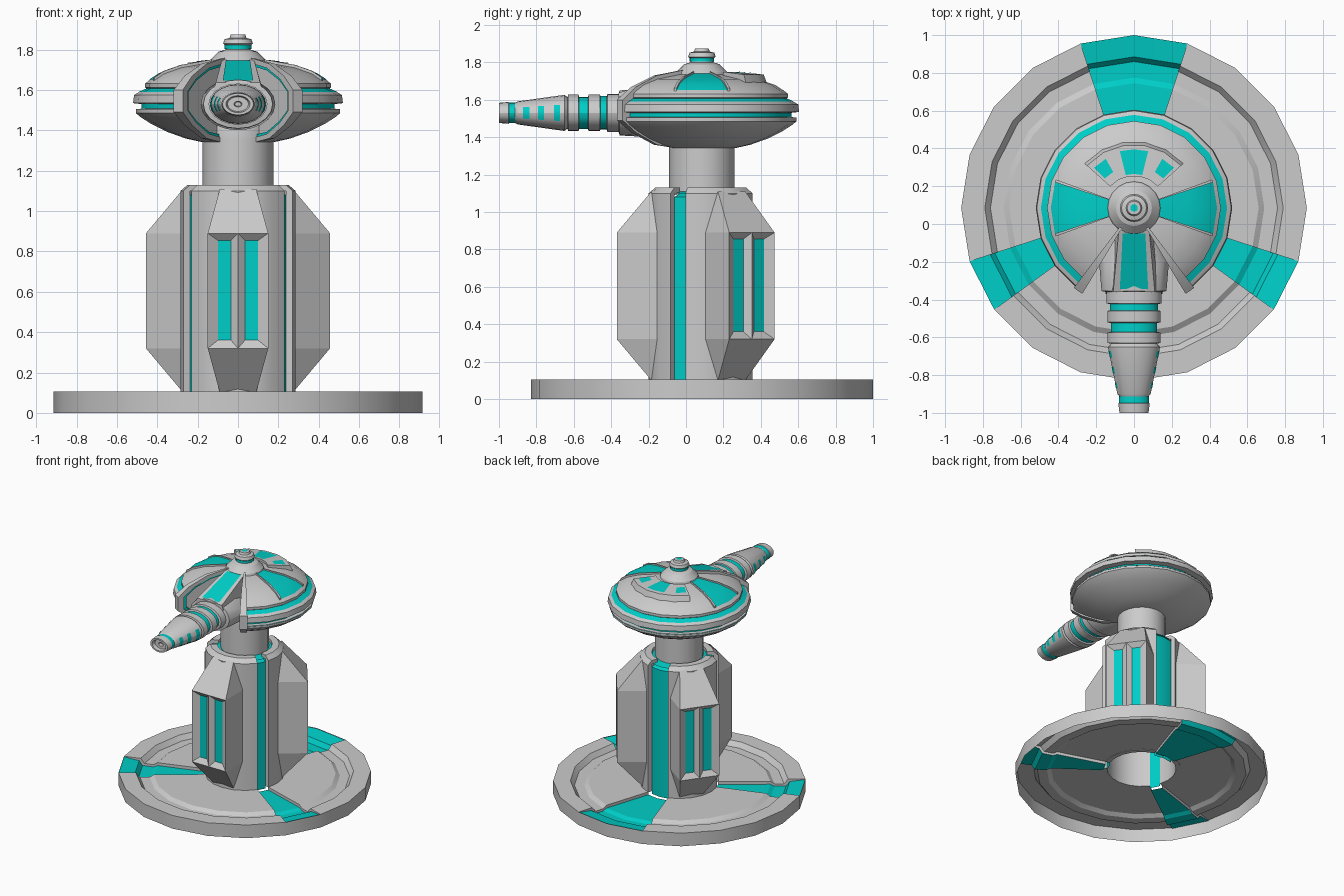
import bpy, bmesh, math
from mathutils import Matrix, Vector

if "Cube" in bpy.data.objects:
    bpy.data.objects.remove(bpy.data.objects["Cube"])

CY = 0.085                      # vertical axis of the tower
teal = bpy.data.materials.new("teal")
teal.diffuse_color = (0.0, 0.62, 0.58, 1)
teal.use_nodes = True
teal.node_tree.nodes["Principled BSDF"].inputs["Base Color"].default_value = teal.diffuse_color


def finish(name, bm, mat=None, smooth=True):
    bmesh.ops.remove_doubles(bm, verts=bm.verts, dist=1e-5)
    bmesh.ops.recalc_face_normals(bm, faces=bm.faces)
    me = bpy.data.meshes.new(name)
    bm.to_mesh(me)
    bm.free()
    ob = bpy.data.objects.new(name, me)
    bpy.context.collection.objects.link(ob)
    if mat:
        me.materials.append(mat)
    if smooth:
        bpy.ops.object.select_all(action='DESELECT')
        ob.select_set(True)
        bpy.context.view_layer.objects.active = ob
        bpy.ops.object.shade_smooth_by_angle(angle=math.radians(25))
    return ob


def polys(name, faces, mat=None, xf=None):
    """Flat mesh from a list of faces given as point lists."""
    bm = bmesh.new()
    for f in faces:
        bm.faces.new([bm.verts.new(xf @ Vector(p) if xf else p) for p in f])
    return finish(name, bm, mat, False)


def sweep(name, prof, a0=0, a1=360, mat=None, solid=False, xf=None, step=18):
    """Revolve an (r, z) profile; solid closes the loop and caps the ends."""
    n = max(1, round((a1 - a0) / step))
    full = a1 - a0 == 360
    xf = xf or Matrix.Translation((0, CY, 0))
    bm = bmesh.new()
    rings = []
    for i in range(n + (not full)):
        a = math.radians(a0 + (a1 - a0) * i / n)
        rings.append([bm.verts.new(xf @ Vector((r * math.cos(a), r * math.sin(a), z))) for r, z in prof])
    m = len(prof)
    for i in range(n):
        p, q = rings[i], rings[(i + 1) % len(rings)]
        for j in range(m if solid else m - 1):
            k = (j + 1) % m
            if prof[j][0] or prof[k][0]:
                bm.faces.new((p[j], q[j], q[k], p[k]))
    if solid and not full:
        bm.faces.new(rings[0])
        bm.faces.new(rings[-1])
    return finish(name, bm, mat)


# Base plate: 20-sided open shell with three sunken teal wedges
plate = [(.915, .105), (.79, .105), (.76, .068), (.69, .068), (.66, .088), (.28, .088)]
wedge = [(.915, .1), (.80, .085), (.775, .05), (.69, .05), (.66, .065), (.28, .065)]
sweep("base_rim", [(.915, 0), (.915, .105)])
for a0, a1 in ((-18, 72), (108, 198), (216, 324)):
    sweep("base_plate", plate, a0, a1)
    for a in (a0, a1):
        c, s = math.cos(math.radians(a)), math.sin(math.radians(a))
        P = [[(r * c, r * s + CY, z) for r, z in pr] for pr in (plate, wedge)]
        polys("base_notch_wall", [(P[0][i], P[0][i + 1], P[1][i + 1], P[1][i]) for i in range(5)])
stripes = ((72, 108), (198, 216), (324, 342))
for a0, a1 in stripes:
    sweep("base_wedge", wedge, a0, a1, teal)

# Column: grey panels, teal stripes between them, neck
for a0, a1 in ((-18, 72), (108, 198), (216, 324)):
    sweep("column_panel", [(.25, .085), (.285, .085), (.285, 1.1), (.25, 1.13),
                           (.2, 1.13), (.2, 1.1), (.25, 1.1)], a0, a1, None, True)
for a0, a1 in stripes:
    sweep("column_stripe", [(.25, .065), (.25, 1.08), (.2, 1.1)], a0, a1, teal)
sweep("column_collar", [(.24, 1.1), (.175, 1.11)], mat=teal)
sweep("neck", [(.175, 1.09), (.175, 1.36)])

# Three fins, local frame: x = outward, y = sideways
for a in (-90, 36, 144):
    xf = Matrix.Translation((0, CY, 0)) @ Matrix.Rotation(math.radians(a), 4, 'Z')
    U, W, L, H = .455, .15, .32, .89
    T, B = 1.11, .1
    faces = [[(U, -W, H), (U, 0, H), (U, W, H), (.27, .09, T), (.27, -.09, T)],
             [(U, -W, L), (U, 0, L), (U, W, L), (.27, .09, B), (.27, -.09, B)]]
    panes = []
    for s in (-1, 1):
        faces += [[(U, s * W, L), (U, s * W, H), (.22, s * W, H), (.22, s * W, L)],
                  [(U, s * W, H), (.27, s * .09, T), (.22, s * W, H)],
                  [(U, s * W, L), (.27, s * .09, B), (.22, s * W, L)]]
        o = [(U, 0, L), (U, s * W, L), (U, s * W, H), (U, 0, H)]
        i = [(.425, s * .035, .36), (.425, s * .1, .36), (.425, s * .1, .855), (.425, s * .035, .855)]
        faces += [(o[k], o[(k + 1) % 4], i[(k + 1) % 4], i[k]) for k in range(4)]
        panes.append(i)
    polys("fin", faces, None, xf)
    polys("fin_windows", panes, teal, xf)

# Saucer head with an open front notch
F0, F1 = -54, 234
sweep("head", [(0, 1.338), (.17, 1.34), (.26, 1.36), (.35, 1.392), (.43, 1.432), (.485, 1.467),
               (.505, 1.485), (.505, 1.505), (.475, 1.508), (.475, 1.53), (.52, 1.535),
               (.515, 1.575), (.49, 1.59), (.45, 1.605), (.46, 1.612), (.46, 1.632),
               (.44, 1.648), (.39, 1.68), (.3, 1.71), (.15, 1.735), (0, 1.74)], F0, F1, None, True)
sweep("head_lower_ring", [(.507, 1.5), (.478, 1.508), (.478, 1.53)], F0, F1, teal)
sweep("head_upper_ring", [(.493, 1.59), (.453, 1.608)], F0, F1, teal)
sweep("head_core", [(.175, 1.338), (.175, 1.45), (.12, 1.6), (.12, 1.73)])

# Raised C-shaped frames on both sides of the notch
arc = [(.12, 1.335), (.3, 1.36), (.44, 1.425), (.53, 1.49), (.53, 1.6), (.44, 1.67), (.3, 1.73), (.12, 1.76)]


def c_band(k0, k1):
    sc = lambda k: [(.12 + (r - .12) * k, 1.545 + (z - 1.545) * k) for r, z in arc]
    return sc(k0) + sc(k1)[::-1]


for s in (-1, 1):
    for nm, k0, k1, d0, d1, m in (("notch_frame", 1, .88, 31, 37, None),
                                  ("notch_glow", .9, .82, 32.5, 36.5, teal)):
        a0, a1 = sorted((-90 + s * d0, -90 + s * d1))
        sweep(nm, c_band(k0, k1), a0, a1, m, True)

# Dome side panels with ribs
dome = [(.44, 1.648), (.39, 1.68), (.3, 1.71), (.14, 1.737)]
lift = lambda d: [(r, z + d) for r, z in dome]
for c in (0, 180):
    sweep("dome_panel", lift(.004), c - 18, c + 18, teal)
    for a in (c - 20, c + 18):
        sweep("dome_rib", lift(.014) + dome[::-1], a, a + 2, None, True)

# Raised rear deck with three windows
sweep("rear_deck", [(.17, 1.7), (.36, 1.67), (.335, 1.735), (.17, 1.75)], 42, 138, None, True)
for a0, a1, r0, r1 in ((76, 104, .18, .31), (45, 60, .22, .3), (120, 135, .22, .3)):
    z = lambda r: 1.753 - (r - .17) * .09
    sweep("rear_deck_window", [(r0, z(r0)), (r1, z(r1))], a0, a1, teal)

# Top turret knob
sweep("knob", [(.145, 1.72), (.135, 1.75), (.095, 1.79), (.062, 1.8), (.062, 1.82),
               (.074, 1.83), (.066, 1.852), (.042, 1.858), (.036, 1.874), (0, 1.875)])
sweep("knob_ring", [(.066, 1.804), (.066, 1.823)], mat=teal)
sweep("knob_light", [(.02, 1.876), (0, 1.876)], mat=teal)

# Beam from the knob down to the gun housing
t = [(-.08, -.03, 1.75), (.08, -.03, 1.75), (.11, -.36, 1.637), (-.11, -.36, 1.637)]
b = [(x * 1.3, y, 1.53) for x, y, z in t]
polys("gun_beam", [t, b] + [(t[k], t[(k + 1) % 4], b[(k + 1) % 4], b[k]) for k in range(4)])
zt = lambda y: 1.754 + (y + .03) * .342
polys("gun_beam_panel", [[(x, y, zt(y)) for x, y in ((-.06, -.05), (.06, -.05), (.075, -.345), (-.075, -.345))]], teal)

# Gun: flattened lathe pointing to the front
gun = Matrix(((1, 0, 0, 0), (0, 0, -1, 0), (0, .7, 0, 1.53), (0, 0, 0, 1)))
sweep("gun_barrel", [(0, 0), (.12, .05), (.185, .2), (.172, .355), (.146, .36), (.146, .42), (.125, .425),
                     (.125, .457), (.14, .46), (.14, .52), (.12, .525), (.12, .57), (.14, .575),
                     (.14, .63), (.12, .633), (.138, .65), (.088, .9), (.076, .915), (.076, .945),
                     (.083, .95), (.077, 1.0), (.06, 1.0), (.052, .975), (.02, .975), (.015, .95),
                     (0, .95)], xf=gun)
for r, h0, h1 in ((.128, .423, .458), (.123, .523, .573), (.079, .914, .947)):
    sweep("gun_ring", [(r, h0), (r, h1)], mat=teal, xf=gun)
# Side slots of the muzzle cone
for h in (.69, .775, .855):
    rad = lambda q: .141 - (q - .65) * .2
    for c in (0, 180):
        sweep("gun_slot", [(rad(h - .017), h - .017), (rad(h + .017), h + .017)], c - 27, c + 27, teal, xf=gun)
